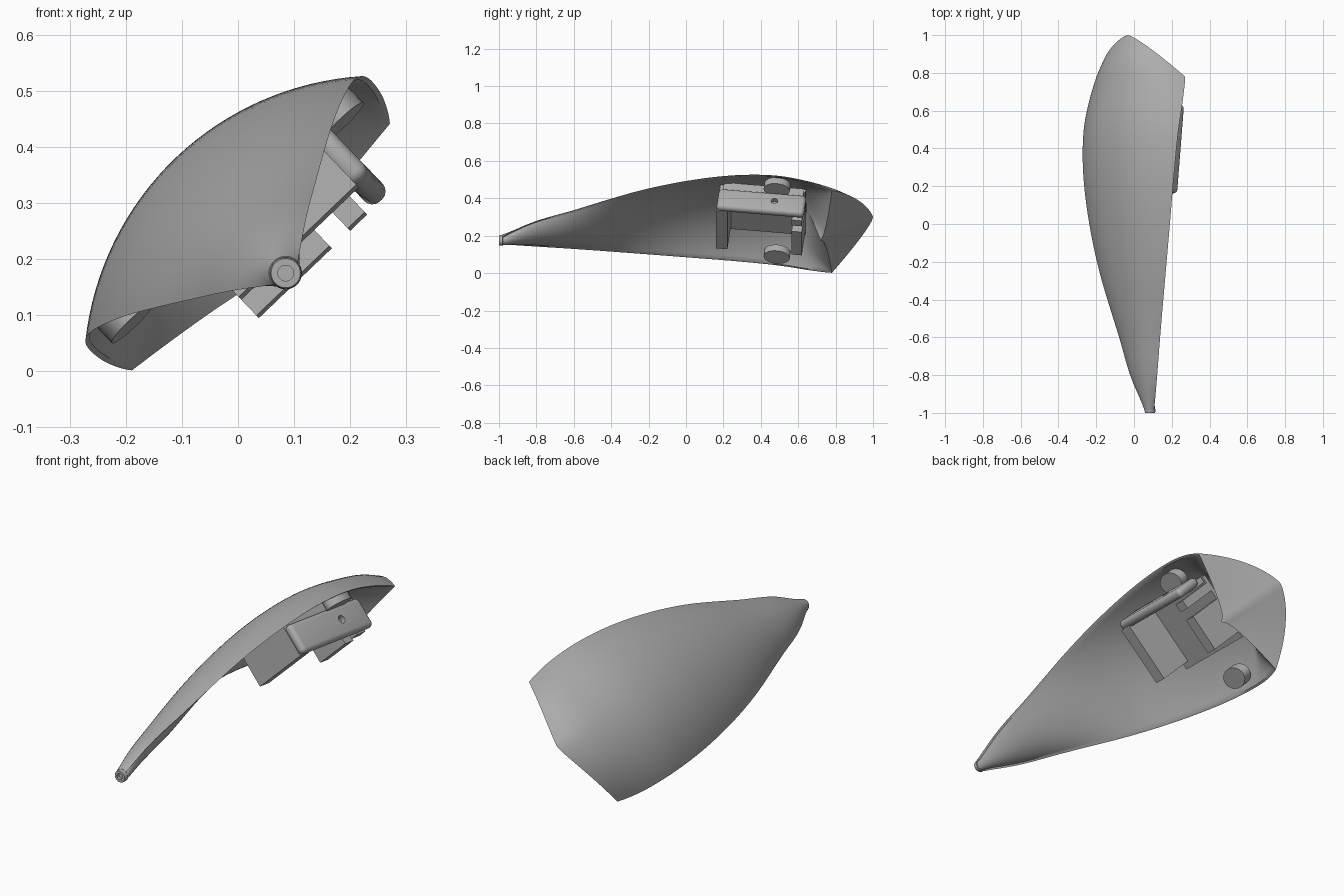
import bpy, bmesh, math
from mathutils import Matrix, Vector

cube = bpy.data.objects.get("Cube")
if cube:
    bpy.data.objects.remove(cube)

grey = bpy.data.materials.new("plain_grey")
grey.use_nodes = True
colour = (0.42, 0.42, 0.42, 1)
grey.diffuse_color = colour
grey.node_tree.nodes["Principled BSDF"].inputs["Base Color"].default_value = colour

# Local frame: u across the shell, y along it, n outward; tilted about y
TILT = Matrix.Translation((0.085, 0, 0.175)) @ Matrix.Rotation(math.radians(-43.7), 4, 'Y')
# The bracket also leans down towards the rear
LEAN = TILT @ Matrix.Translation((0, .4, 0)) @ Matrix.Rotation(math.radians(-6.5), 4, 'X')


def add_object(name, bm, matrix=TILT, smooth=True):
    bmesh.ops.recalc_face_normals(bm, faces=bm.faces)
    mesh = bpy.data.meshes.new(name)
    bm.to_mesh(mesh)
    bm.free()
    mesh.materials.append(grey)
    obj = bpy.data.objects.new(name, mesh)
    bpy.context.collection.objects.link(obj)
    obj.matrix_world = matrix
    if smooth:
        bpy.ops.object.select_all(action='DESELECT')
        obj.select_set(True)
        bpy.context.view_layer.objects.active = obj
        bpy.ops.object.shade_smooth_by_angle(angle=math.radians(35))
    return obj


# Shell stations: edge y, half width, edge n, spine y, spine n, wall at spine
STATIONS = [
    (-.985, .03, 0, -.985, .03, .058), (-.85, .083, .038, -.85, .072, .07),
    (-.6, .15, .08, -.6, .133, .085), (-.2, .255, .14, -.2, .22, .05),
    (0, .295, .157, 0, .253, .03), (.3, .336, .163, .3, .282, .022),
    (.5, .347, .145, .52, .28, .022), (.65, .342, .108, .72, .252, .022),
    (.74, .328, .078, .88, .217, .022), (.78, .318, .064, 1, .17, .022)]
LAST = len(STATIONS) - 1


def station(t):
    """Smooth interpolation along the stations (Hermite with uneven spacing)."""
    i = min(int(t), LAST - 1)
    f = t - i
    a, b = Vector(STATIONS[i]), Vector(STATIONS[i + 1])
    chord = b - a

    def slope(j):
        if j in (0, LAST):
            return chord
        before = Vector(STATIONS[j]) - Vector(STATIONS[j - 1])
        after = Vector(STATIONS[j + 1]) - Vector(STATIONS[j])
        grad = before / before[3] * after[3] + after / after[3] * before[3]
        return grad / (before[3] + after[3]) * chord[3]
    m0, m1 = slope(i), slope(i + 1)
    return (a + m0 * f + (3 * chord - 2 * m0 - m1) * f ** 2
            + (m0 + m1 - 2 * chord) * f ** 3)


ACROSS = [k / 16 for k in range(-16, 17)]


def section(t, inside=False):
    ye, e, ne, ys, s, wall = station(t)
    if inside:
        e -= .01
        s -= wall
    theta = 2 * math.atan2(s - ne, e) + 1e-4
    r = e / math.sin(theta)
    return [Vector((r * math.sin(v * theta),
                    ye + (ys - ye) * (1 - abs(v) ** 1.35),
                    s - r * (1 - math.cos(v * theta)))) for v in ACROSS]


def blend(a, b, weights):
    return [p.lerp(q, w) for p, q, w in zip(a, b, weights)]


# Shell: outer skin, cavity, rear bulkhead ridge and sloped tail face
ROWS, FOOT, RIDGE = 72, 53, 62
EDGE_WEIGHT = [abs(v) ** 4 for v in ACROSS]
outer = [section(LAST * i / ROWS) for i in range(ROWS + 1)]
foot = section(LAST * FOOT / ROWS, True)
ridge = [Vector((.318 * v, .72 + .06 * abs(v) ** .55, .064 * abs(v) ** .55)) for v in ACROSS]
inner = []
for i in range(ROWS + 1):
    if i <= FOOT:
        inner.append(section(LAST * i / ROWS, True))
    elif i <= RIDGE:
        f = (i - FOOT) / (RIDGE - FOOT)
        rim = section(LAST * (FOOT + f * (ROWS - FOOT)) / ROWS, True)
        inner.append(blend(blend(foot, rim, EDGE_WEIGHT), ridge, [f] * len(ACROSS)))
    else:
        f = (i - RIDGE) / (ROWS - RIDGE)
        inner.append(blend(ridge, outer[-1], [f] * len(ACROSS)))

bm = bmesh.new()
skins = [[[bm.verts.new(p) for p in row] for row in skin] for skin in (outer, inner)]
for skin in skins:
    for r0, r1 in zip(skin, skin[1:]):
        for k in range(len(ACROSS) - 1):
            bm.faces.new((r0[k], r0[k + 1], r1[k + 1], r1[k]))
for side in (0, -1):
    for i in range(ROWS):
        bm.faces.new((skins[0][i][side], skins[0][i + 1][side],
                      skins[1][i + 1][side], skins[1][i][side]))
for k in range(len(ACROSS) - 1):
    bm.faces.new((skins[0][0][k], skins[0][0][k + 1], skins[1][0][k + 1], skins[1][0][k]))
bmesh.ops.remove_doubles(bm, verts=bm.verts, dist=.0004)
add_object("shell", bm)

# Tip ring with a blind bore
profile = [(0, -.985), (.014, -.985), (.014, -1), (.026, -1), (.028, -.995), (.029, -.98), (0, -.97)]
bm = bmesh.new()
points = [bm.verts.new((r, y, 0)) for r, y in profile]
edges = [bm.edges.new(pair) for pair in zip(points, points[1:])]
bmesh.ops.spin(bm, geom=points + edges, axis=(0, 1, 0), cent=(0, 0, 0),
               angle=2 * math.pi, steps=32)
bmesh.ops.remove_doubles(bm, verts=bm.verts, dist=.0004)
add_object("tip_ring", bm)


def block(name, u, y, n, bevel=0):
    """Box in the leaning bracket frame, whose y origin is the bracket centre."""
    bm = bmesh.new()
    bmesh.ops.create_cube(bm, size=1)
    for vert in bm.verts:
        vert.co = [lo + (c + .5) * (hi - lo) for c, (lo, hi) in zip(vert.co, (u, y, n))]
    if bevel:
        bmesh.ops.bevel(bm, geom=bm.edges[:], offset=bevel, segments=4,
                        profile=.5, affect='EDGES')
    return add_object(name, bm, LEAN)


# Open bracket frame standing in the cavity
block("bracket_bed", (-.12, .21), (-.22, .22), (.18, .2))
side_wall = block("bracket_side_wall", (.19, .235), (-.24, .23), (0, .14), .02)
block("bracket_side_web", (.185, .215), (-.22, .21), (.1, .2))
block("bracket_front_wall", (-.09, .2), (-.24, -.18), (0, .2))
block("bracket_rear_wall", (-.09, .09), (.165, .22), (0, .2))
block("bracket_rear_tab", (.135, .177), (.165, .22), (0, .2))

# Pin hole through the side wall
bm = bmesh.new()
bmesh.ops.create_cone(bm, cap_ends=True, segments=24, radius1=.018, radius2=.018, depth=.06,
                      matrix=Matrix.Translation((.24, .065, .075)) @ Matrix.Rotation(math.pi / 2, 4, 'Y'))
cutter = add_object("pin_hole_cutter", bm, LEAN, smooth=False)
cutter.hide_render = True
cutter.display_type = 'WIRE'
hole = side_wall.modifiers.new("pin_hole", 'BOOLEAN')
hole.operation = 'DIFFERENCE'
hole.object = cutter

# Round bosses either side of the bracket
for side, name in ((1, "left_boss"), (-1, "right_boss")):
    bm = bmesh.new()
    bmesh.ops.create_cone(bm, cap_ends=True, segments=32, radius1=1, radius2=1, depth=1)
    bmesh.ops.scale(bm, vec=(.05, .07, .045), verts=bm.verts)
    bmesh.ops.translate(bm, vec=(.26 * side, .07, .155), verts=bm.verts)
    add_object(name, bm, LEAN)
